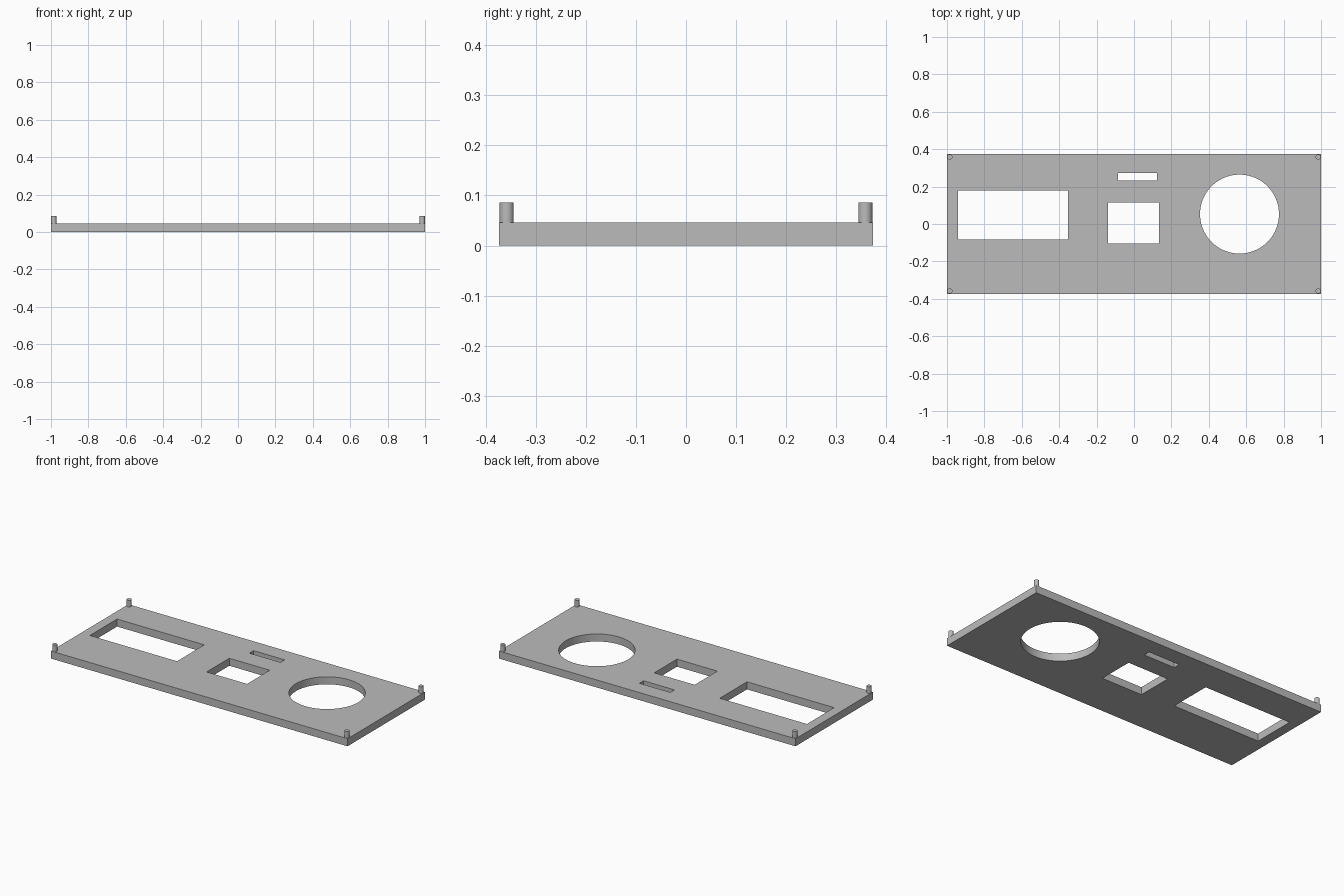
import bpy
import math

if "Cube" in bpy.data.objects:
    bpy.data.objects.remove(bpy.data.objects["Cube"])

HALF_Y, THICK, PEG_TOP = 0.373, 0.046, 0.086

grey = bpy.data.materials.new("plain grey")
grey.diffuse_color = (0.5, 0.5, 0.5, 1)
grey.use_nodes = True
grey.node_tree.nodes["Principled BSDF"].inputs["Base Color"].default_value = grey.diffuse_color


def box(name, x0, x1, y0, y1, z0, z1):
    bpy.ops.mesh.primitive_cube_add(size=1, location=((x0 + x1) / 2, (y0 + y1) / 2, (z0 + z1) / 2))
    ob = bpy.context.object
    ob.name = name
    ob.scale = (x1 - x0, y1 - y0, z1 - z0)
    bpy.ops.object.transform_apply(location=False, rotation=False, scale=True)
    return ob


def cylinder(name, x, y, r, z0, z1, sides):
    bpy.ops.mesh.primitive_cylinder_add(vertices=sides, radius=r, depth=z1 - z0,
                                        location=(x, y, (z0 + z1) / 2))
    ob = bpy.context.object
    ob.name = name
    return ob


def smooth(ob):
    bpy.ops.object.select_all(action='DESELECT')
    ob.select_set(True)
    bpy.context.view_layer.objects.active = ob
    bpy.ops.object.shade_smooth_by_angle(angle=math.radians(30))


# Flat panel
panel = box("panel", -1, 1, -HALF_Y, HALF_Y, 0, THICK)
panel.data.materials.append(grey)

# Openings: wide window, square window, narrow slot, round hole
cutters = [
    box("wide_window_cutter", -0.941, -0.353, -0.083, 0.179, -0.1, 0.2),
    box("square_window_cutter", -0.139, 0.134, -0.104, 0.115, -0.1, 0.2),
    box("slot_cutter", -0.086, 0.123, 0.233, 0.273, -0.1, 0.2),
    cylinder("round_hole_cutter", 0.564, 0.053, 0.211, -0.1, 0.2, 96),
]
bpy.context.view_layer.objects.active = panel
for c in cutters:
    mod = panel.modifiers.new(c.name, 'BOOLEAN')
    mod.operation = 'DIFFERENCE'
    mod.solver = 'EXACT'
    mod.object = c
    bpy.ops.object.modifier_apply(modifier=mod.name)
for c in cutters:
    bpy.data.objects.remove(c)
smooth(panel)

# Corner pegs
for sx, side in ((-1, "left"), (1, "right")):
    for sy, end in ((-1, "front"), (1, "back")):
        peg = cylinder(f"{end}_{side}_peg", sx * 0.985, sy * 0.358, 0.014, THICK, PEG_TOP, 32)
        peg.data.materials.append(grey)
        smooth(peg)
